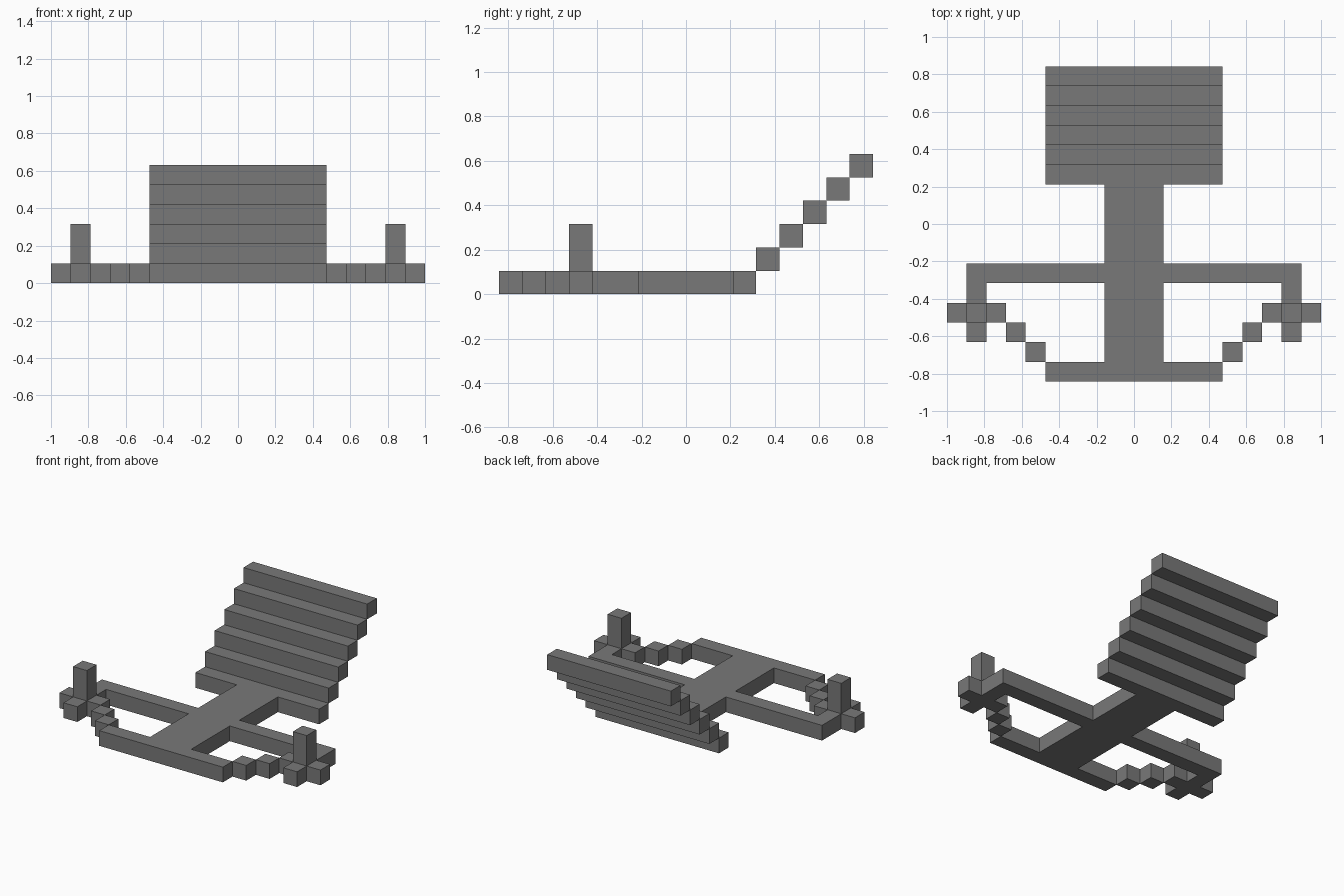
import bpy
import bmesh
from mathutils import Vector

cube = bpy.data.objects.get("Cube")
if cube:
    bpy.data.objects.remove(cube, do_unlink=True)

U = 2 / 19  # edge length of one block

grey = bpy.data.materials.new("mid_grey")
colour = (0.19, 0.19, 0.19, 1)
grey.use_nodes = True
grey.diffuse_color = colour
bsdf = next(n for n in grey.node_tree.nodes if n.type == 'BSDF_PRINCIPLED')
bsdf.inputs["Base Color"].default_value = colour
bsdf.inputs["Roughness"].default_value = 0.8


def box(name, x, y, z=(0, 1)):
    """Box spanning the given ranges, measured in blocks."""
    low, high = (Vector(c) * U for c in zip(x, y, z))
    bm = bmesh.new()
    bmesh.ops.create_cube(bm, size=1)
    bmesh.ops.scale(bm, vec=high - low, verts=bm.verts)
    mesh = bpy.data.meshes.new(name)
    bm.to_mesh(mesh)
    bm.free()
    mesh.materials.append(grey)
    obj = bpy.data.objects.new(name, mesh)
    obj.location = (low + high) / 2
    bpy.context.collection.objects.link(obj)
    return obj


def pair(name, x, y, z=(0, 1)):
    """The same box on the left (+x) and right (-x)."""
    box("left_" + name, x, y, z)
    box("right_" + name, (-x[1], -x[0]), y, z)


# Central body and front bar
box("spine", (-1.5, 1.5), (-7, 2))
box("front_bar", (-4.5, 4.5), (-8, -7))

# Rear slab rising in steps
for i in range(6):
    box(f"rear_step_{i + 1}", (-4.5, 4.5), (2 + i, 3 + i), (i, i + 1))

# Side arms with stepped braces running to the front bar
pair("cross_arm", (1.5, 8.5), (-3, -2))
pair("arm_link", (7.5, 8.5), (-4, -3))
for i in range(2):
    pair(f"brace_block_{i + 1}", (4.5 + i, 5.5 + i), (-7 + i, -6 + i))

# Cross-shaped tips carrying upright posts
pair("tip_bar", (6.5, 9.5), (-5, -4))
pair("tip_front", (7.5, 8.5), (-6, -5))
pair("post", (7.5, 8.5), (-5, -4), (1, 3))
